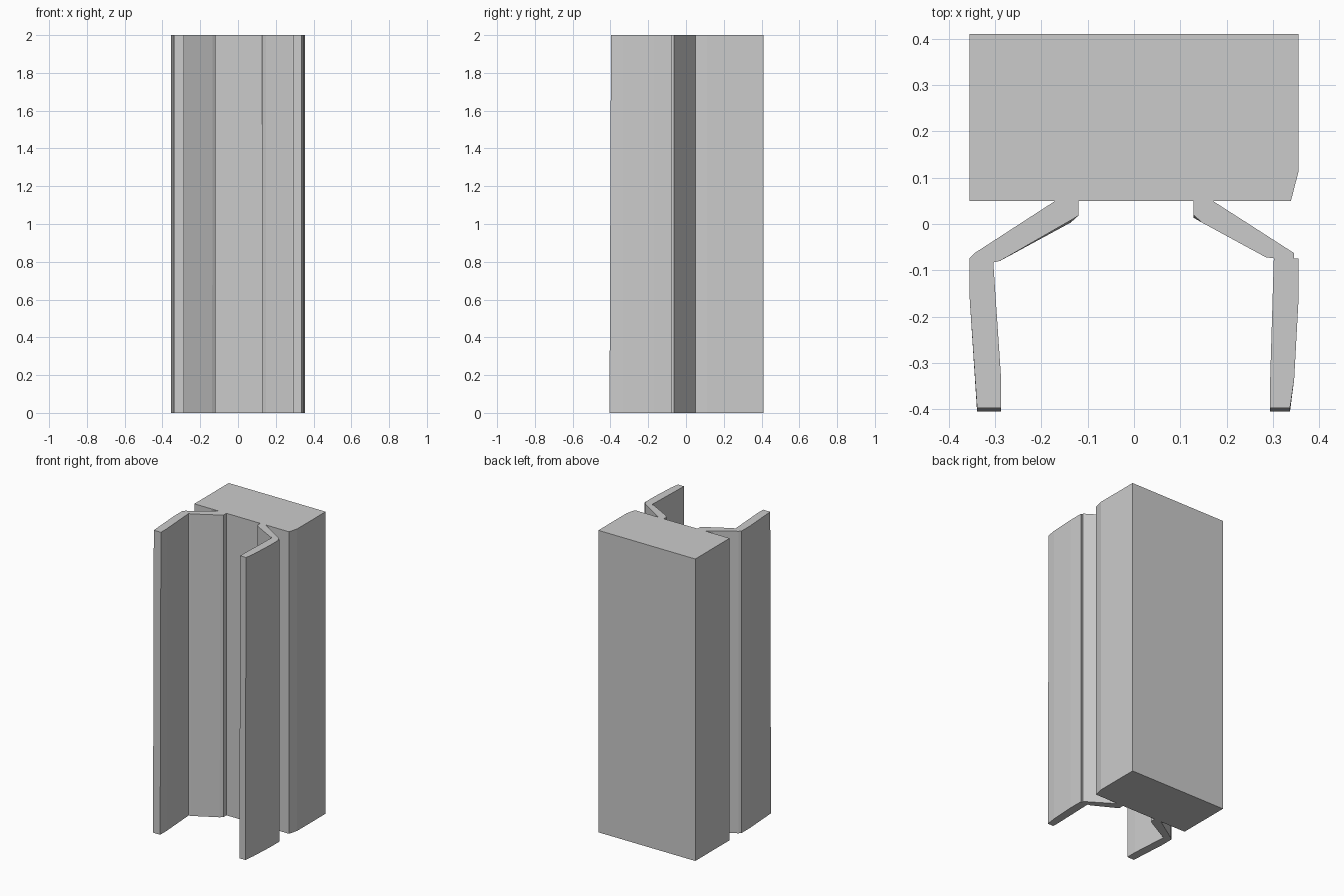
import bpy
import bmesh

default = bpy.data.objects.get("Cube")
if default:
    bpy.data.objects.remove(default, do_unlink=True)

HEIGHT = 2.0

grey = bpy.data.materials.new("plain_grey")
grey.use_nodes = True
grey.diffuse_color = (0.6, 0.6, 0.6, 1)
grey.node_tree.nodes["Principled BSDF"].inputs["Base Color"].default_value = (0.6, 0.6, 0.6, 1)


def extrude_profile(name, outline, top_changes=None):
    """Raise a plan outline to full height; chosen points may shift at the top."""
    top_changes = top_changes or {}
    bm = bmesh.new()
    low = [bm.verts.new((x, y, 0)) for x, y in outline]
    high = [bm.verts.new((*top_changes.get(i, p), HEIGHT)) for i, p in enumerate(outline)]
    bm.faces.new(low)
    bm.faces.new(high)
    for i in range(len(low)):
        j = (i + 1) % len(low)
        bm.faces.new((low[i], low[j], high[j], high[i]))
    bmesh.ops.recalc_face_normals(bm, faces=bm.faces)
    mesh = bpy.data.meshes.new(name)
    bm.to_mesh(mesh)
    bm.free()
    mesh.materials.append(grey)
    obj = bpy.data.objects.new(name, mesh)
    bpy.context.collection.objects.link(obj)
    return obj


# Solid rear block with one clipped front corner
extrude_profile("rear_block", [
    (-0.355, 0.41), (-0.355, 0.05), (0.339, 0.05), (0.355, 0.112), (0.355, 0.41)])

# Bent flange on the right: neck, diagonal web, front leg
extrude_profile("right_flange", [
    (-0.12, 0.05), (-0.12, 0.018), (-0.137, 0.003), (-0.29, -0.08), (-0.304, -0.083),
    (-0.287, -0.335), (-0.287, -0.405), (-0.339, -0.405), (-0.355, -0.16),
    (-0.355, -0.074), (-0.343, -0.062), (-0.17, 0.05)],
    {2: (-0.135, 0.009), 6: (-0.287, -0.397), 7: (-0.339, -0.397)})

# Bent flange on the left, with a small step at the outer bend
extrude_profile("left_flange", [
    (0.128, 0.05), (0.128, 0.014), (0.147, 0.003), (0.285, -0.072), (0.302, -0.074),
    (0.294, -0.34), (0.294, -0.405), (0.337, -0.405), (0.346, -0.335), (0.355, -0.17),
    (0.355, -0.074), (0.346, -0.074), (0.346, -0.063), (0.17, 0.05)],
    {1: (0.128, 0.02), 6: (0.294, -0.397), 7: (0.337, -0.397)})
